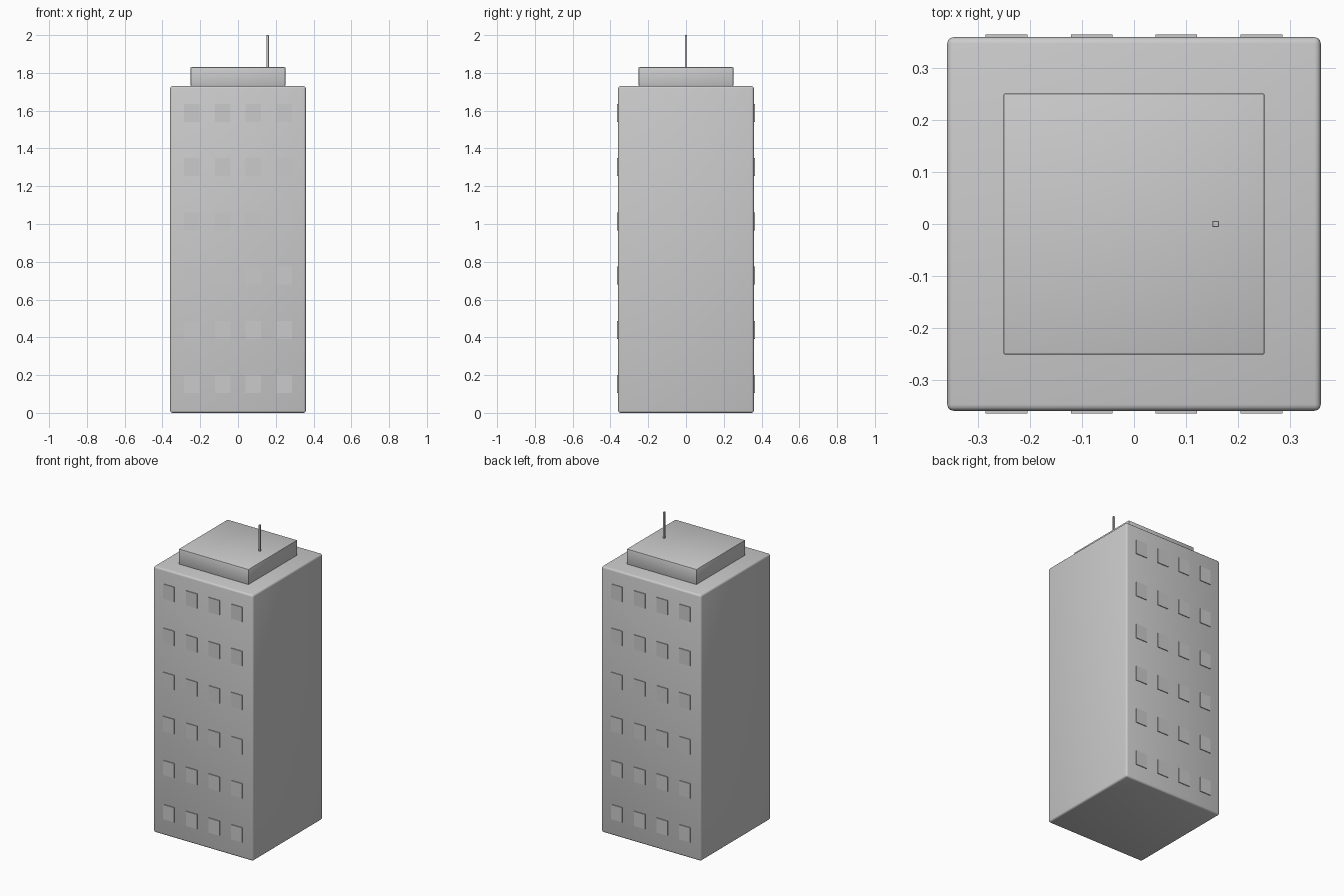
import bpy

if "Cube" in bpy.data.objects:
    bpy.data.objects.remove(bpy.data.objects["Cube"])


def box(name, center, size, bevel=0.0, segments=2):
    """Box with optional rounded edges."""
    bpy.ops.mesh.primitive_cube_add(size=1, location=center)
    ob = bpy.context.object
    ob.name = name
    ob.scale = size
    bpy.ops.object.transform_apply(location=False, rotation=False, scale=True)
    if bevel:
        mod = ob.modifiers.new("Bevel", "BEVEL")
        mod.width = bevel
        mod.segments = segments
        bpy.ops.object.modifier_apply(modifier=mod.name)
        bpy.ops.object.shade_smooth_by_angle()
    return ob


# Main tower block
box("tower_body", (0, 0, 0.865), (0.718, 0.718, 1.73), 0.012, 3)

# Rooftop plant room and mast
box("roof_block", (0, 0, 1.78), (0.502, 0.502, 0.10), 0.004)
box("roof_mast", (0.157, 0, 1.915), (0.012, 0.012, 0.17), 0.001, 1)

# Shallow window panels, six floors of four on the front and back
for side, y in (("front", -0.359), ("back", 0.359)):
    for row in range(6):
        for col, x in enumerate((-0.245, -0.081, 0.081, 0.245)):
            box(f"{side}_window_{row + 1}_{col + 1}",
                (x, y, 0.153 + row * 0.287), (0.08, 0.01, 0.095))
